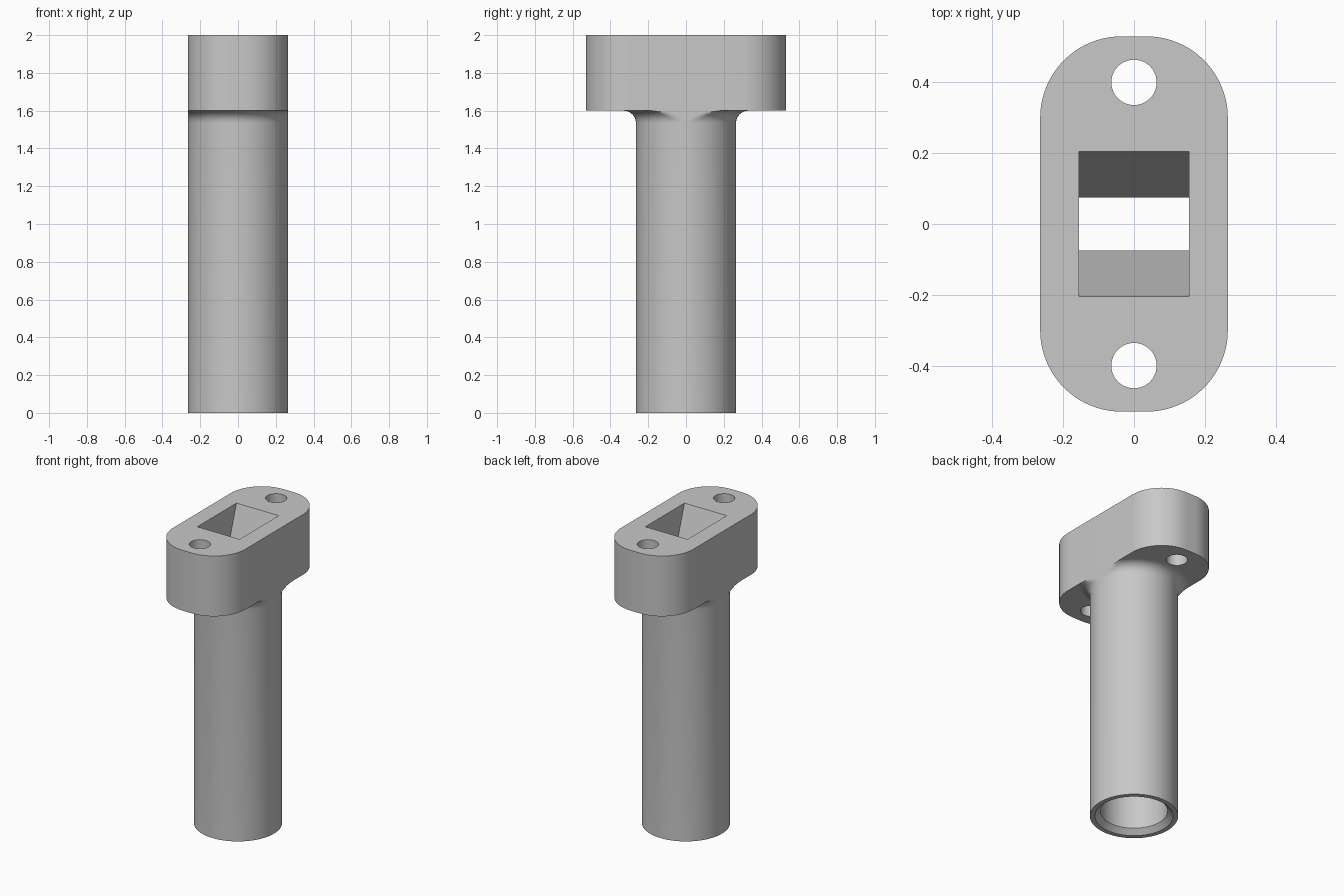
import bpy, bmesh
from math import pi, cos, sin, radians

cube = bpy.data.objects.get("Cube")
if cube:
    bpy.data.objects.remove(cube, do_unlink=True)

HALF_W, HALF_L = 0.265, 0.53      # flange half width and half length
TOP, SEAT = 2.0, 1.6              # flange top and underside
CORNER = 0.23

grey = bpy.data.materials.new("plain grey")
grey.use_nodes = True
colour = (0.58, 0.58, 0.58, 1)
grey.diffuse_color = colour
grey.node_tree.nodes["Principled BSDF"].inputs["Base Color"].default_value = colour


def make(name, bm):
    bmesh.ops.recalc_face_normals(bm, faces=bm.faces)
    mesh = bpy.data.meshes.new(name)
    bm.to_mesh(mesh)
    bm.free()
    mesh.materials.append(grey)
    ob = bpy.data.objects.new(name, mesh)
    bpy.context.collection.objects.link(ob)
    return ob


def loft(name, bottom, top, z0, z1):
    """Solid between two matching outlines."""
    bm = bmesh.new()
    low = [bm.verts.new((x, y, z0)) for x, y in bottom]
    high = [bm.verts.new((x, y, z1)) for x, y in top]
    bm.faces.new(low)
    bm.faces.new(high)
    n = len(low)
    for i in range(n):
        j = (i + 1) % n
        bm.faces.new((low[i], low[j], high[j], high[i]))
    return make(name, bm)


def arc(cx, cy, r, start, end, steps):
    angles = [radians(start + (end - start) * i / steps) for i in range(steps + 1)]
    return [(cx + r * cos(a), cy + r * sin(a)) for a in angles]


def rect(x, y):
    return [(x, y), (-x, y), (-x, -y), (x, -y)]


# Flange: rounded block
outline = []
for k, (x, y) in enumerate(rect(HALF_W - CORNER, HALF_L - CORNER)):
    outline += arc(x, y, CORNER, 90 * k, 90 * k + 90, 20)
flange = loft("flange", outline, outline, SEAT, TOP)

# Cutters: tapered slot and two bolt holes
over = 0.1
slope = (0.205 - 0.075) / (TOP - SEAT)
cutters = [loft("slot_cutter", rect(0.155, 0.075 - slope * over),
                rect(0.155, 0.205 + slope * over), SEAT - over, TOP + over)]
for y in (-0.4, 0.4):
    ring = arc(0, y, 0.064, 0, 360, 48)[:-1]
    cutters.append(loft("bolt_hole_cutter", ring, ring, SEAT - over, TOP + over))

for cutter in cutters:
    cutter.hide_render = True
    mod = flange.modifiers.new("cut", 'BOOLEAN')
    mod.operation = 'DIFFERENCE'
    mod.solver = 'EXACT'
    mod.object = cutter
    bpy.context.view_layer.objects.active = flange
    bpy.ops.object.modifier_apply(modifier=mod.name)
    bpy.data.objects.remove(cutter, do_unlink=True)

# Tube: turned profile with chamfered bore and filleted neck
fillet = 0.065
profile = [(0.202, SEAT), (0.202, 0.033), (0.235, 0), (HALF_W, 0)]
profile += arc(HALF_W + fillet, SEAT - fillet, fillet, 180, 90, 10)
SEGMENTS = 96
bm = bmesh.new()
rings = []
for i in range(SEGMENTS):
    a = 2 * pi * i / SEGMENTS
    # the flare is trimmed flush with the flange sides
    rings.append([bm.verts.new((max(-HALF_W, min(HALF_W, r * cos(a))), r * sin(a), z))
                  for r, z in profile])
for i in range(SEGMENTS):
    one, two = rings[i], rings[(i + 1) % SEGMENTS]
    for j in range(len(profile)):
        k = (j + 1) % len(profile)
        bm.faces.new((one[j], two[j], two[k], one[k]))
tube = make("tube", bm)

# Smooth curved walls, crisp edges
bpy.ops.object.select_all(action='DESELECT')
for ob in (flange, tube):
    ob.select_set(True)
bpy.context.view_layer.objects.active = flange
bpy.ops.object.shade_smooth_by_angle(angle=radians(30))
